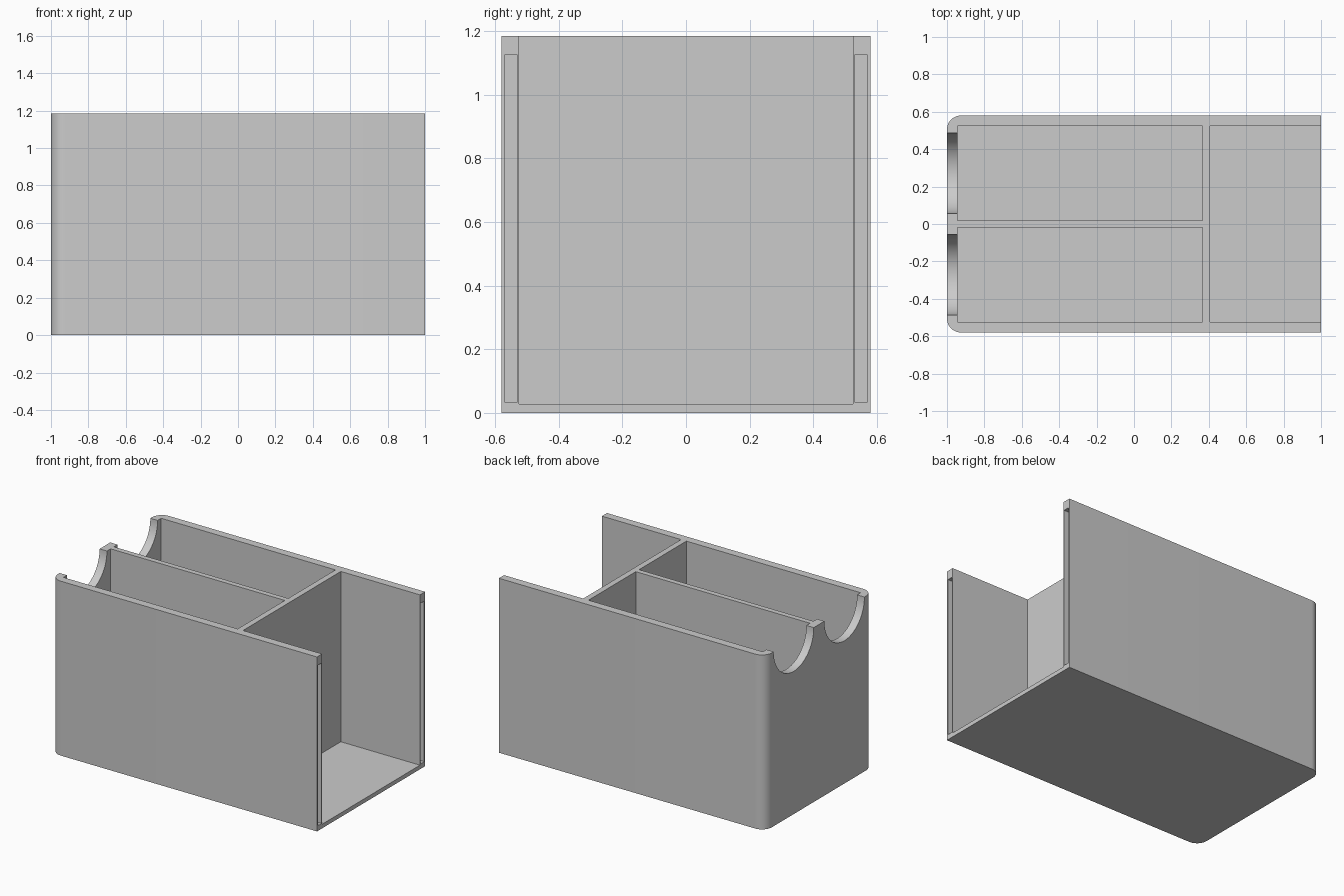
import bpy
import bmesh
import math

cube = bpy.data.objects.get("Cube")
if cube:
    bpy.data.objects.remove(cube, do_unlink=True)

# Overall sizes
L, W, H = 1.0, 0.58, 1.185
WALL, FLOOR, RADIUS = 0.055, 0.028, 0.075
INNER = W - WALL

grey = bpy.data.materials.new("plain grey")
grey.use_nodes = True
colour = (0.6, 0.6, 0.6, 1)
grey.diffuse_color = colour
grey.node_tree.nodes["Principled BSDF"].inputs["Base Color"].default_value = colour


def prism(name, points, offset):
    """Extrude a closed outline along an offset vector."""
    bm = bmesh.new()
    face = bm.faces.new([bm.verts.new(p) for p in points])
    new = bmesh.ops.extrude_face_region(bm, geom=[face])["geom"]
    bmesh.ops.translate(bm, vec=offset,
                        verts=[v for v in new if isinstance(v, bmesh.types.BMVert)])
    bmesh.ops.recalc_face_normals(bm, faces=bm.faces)
    mesh = bpy.data.meshes.new(name)
    bm.to_mesh(mesh)
    bm.free()
    mesh.materials.append(grey)
    obj = bpy.data.objects.new(name, mesh)
    bpy.context.collection.objects.link(obj)
    return obj


def box(name, x0, x1, y0, y1, z0, z1):
    outline = [(x0, y0, z0), (x1, y0, z0), (x1, y1, z0), (x0, y1, z0)]
    return prism(name, outline, (0, 0, z1 - z0))


def arc(a0, a1, steps):
    for i in range(steps + 1):
        a = math.radians(a0 + (a1 - a0) * i / steps)
        yield math.cos(a), math.sin(a)


# Outer block with two rounded upright corners
outline = [(L, -W, 0), (L, W, 0)]
for a0, side in ((90, 1), (180, -1)):
    outline += [(-L + RADIUS + RADIUS * c, side * (W - RADIUS) + RADIUS * s, 0)
                for c, s in arc(a0, a0 + 90, 12)]
body = prism("organiser_box", outline, (0, 0, H))

# Open end bay
cutters = [box("bay_cutter", 0.405, L + 0.1, -INNER, INNER, FLOOR, H + 0.1)]
for side in (-1, 1):
    # Two long compartments either side of the centre divider
    y0, y1 = sorted((side * 0.018, side * INNER))
    cutters.append(box("compartment_cutter", -L + WALL, 0.365, y0, y1, FLOOR, H + 0.1))
    # Narrow slots in the ends of the side walls
    y0, y1 = sorted((side * 0.53, side * 0.571))
    cutters.append(box("slot_cutter", 0.7, L + 0.1, y0, y1, 0.035, 1.125))
    # Half-round notches in the end wall
    notch = [(-L - 0.1, side * 0.272 + 0.215 * c, H + 0.215 * s)
             for c, s in arc(180, 360, 40)]
    notch += [(-L - 0.1, side * 0.272 + 0.215 * e, H + 0.1) for e in (1, -1)]
    cutters.append(prism("notch_cutter", notch, (WALL + 0.11, 0, 0)))

# Cut the block and discard the cutters
bpy.context.view_layer.objects.active = body
for cutter in cutters:
    cutter.hide_render = True
    mod = body.modifiers.new("cut", "BOOLEAN")
    mod.operation = "DIFFERENCE"
    mod.solver = "EXACT"
    mod.object = cutter
    bpy.ops.object.modifier_apply(modifier=mod.name)
    bpy.data.objects.remove(cutter, do_unlink=True)

bpy.ops.object.select_all(action="DESELECT")
body.select_set(True)
bpy.ops.object.shade_smooth_by_angle(angle=math.radians(30))
